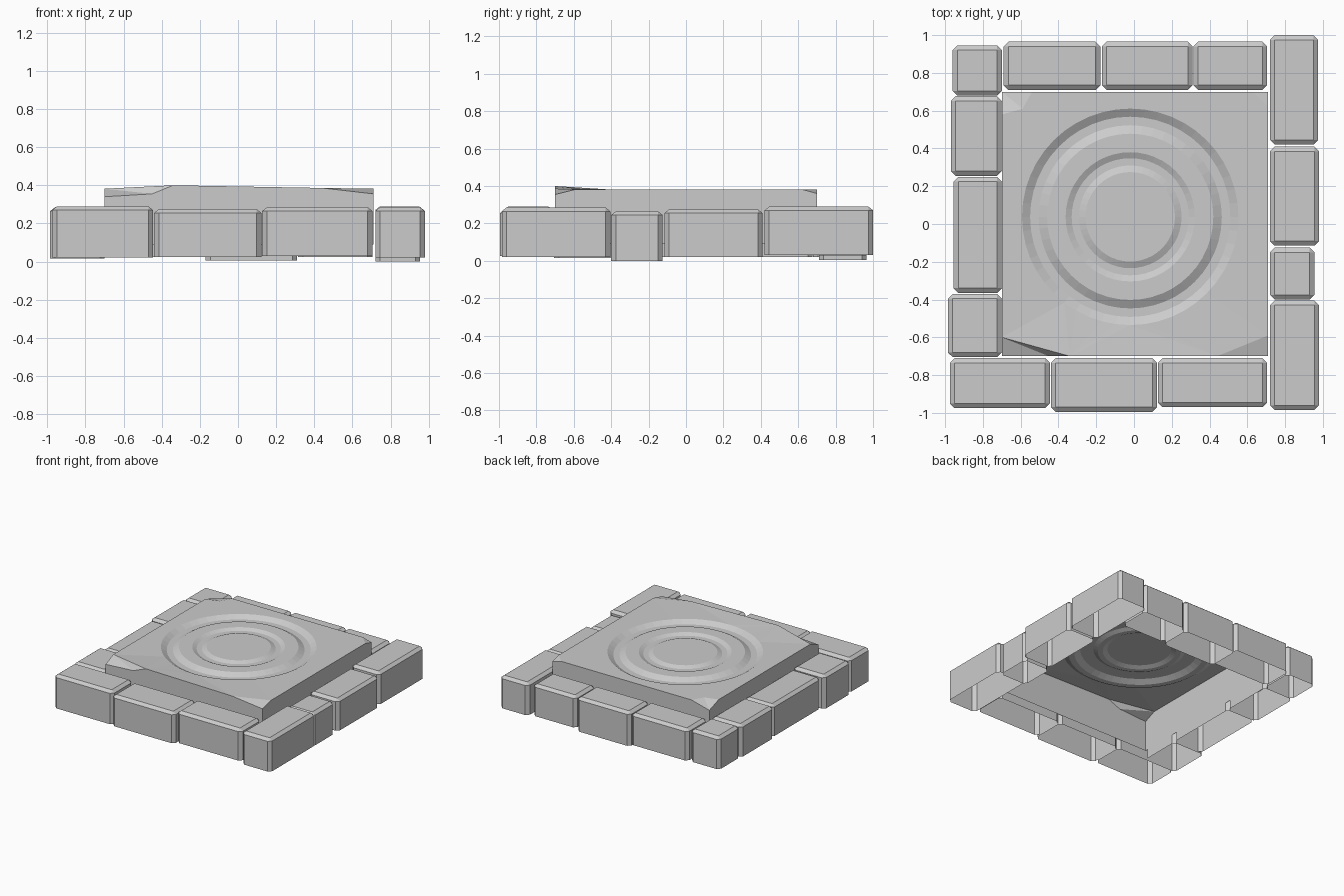
import bpy, bmesh
from math import cos, sin, tau

if "Cube" in bpy.data.objects:
    bpy.data.objects.remove(bpy.data.objects["Cube"])


def finish(name, bm):
    bmesh.ops.recalc_face_normals(bm, faces=bm.faces[:])
    if sum(f.normal.z * f.calc_area() for f in bm.faces) < 0:
        bmesh.ops.reverse_faces(bm, faces=bm.faces[:])
    me = bpy.data.meshes.new(name)
    bm.to_mesh(me)
    bm.free()
    ob = bpy.data.objects.new(name, me)
    bpy.context.collection.objects.link(ob)
    return ob


def brick(name, x0, x1, y0, y1, z0, z1, c=0.025, cz=0.02):
    """Chamfered brick shell, open underneath."""
    bm = bmesh.new()

    def octagon(z, i):
        a, b, p, q = x0 + i, x1 - i, y0 + i, y1 - i
        k = c - i
        pts = [(a + k, p), (b - k, p), (b, p + k), (b, q - k),
               (b - k, q), (a + k, q), (a, q - k), (a, p + k)]
        return [bm.verts.new((x, y, z)) for x, y in pts]

    low, high = octagon(z0, 0), octagon(z1 - cz, 0)
    for i in range(8):
        j = (i + 1) % 8
        bm.faces.new((low[i], low[j], high[j], high[i]))
    top = [bm.verts.new((x, y, z1)) for x, y in
           [(x0 + c, y0 + c), (x1 - c, y0 + c), (x1 - c, y1 - c), (x0 + c, y1 - c)]]
    bm.faces.new(top)
    for i in range(4):
        j = (i + 1) % 4
        bm.faces.new((high[2 * i], high[2 * i + 1], top[j], top[i]))
        bm.faces.new((high[2 * i + 1], high[(2 * i + 2) % 8], top[j]))
    finish(name, bm)


# Border bricks: x0, x1, y0, y1, z0, z1
rows = {
    "left_brick": [(-.96, -.70, .68, .945, .02, .28), (-.97, -.70, .255, .677, .02, .28),
                   (-.955, -.70, -.365, .25, .02, .275), (-.985, -.70, -.705, -.37, .015, .285)],
    "back_brick": [(-.69, -.178, .71, .965, .025, .28), (-.17, .31, .71, .965, .005, .28),
                   (.315, .705, .71, .965, .025, .28)],
    "right_brick": [(.72, .975, .42, 1.0, .03, .29), (.72, .98, -.115, .41, .02, .275),
                    (.72, .955, -.40, -.125, 0, .265), (.72, .98, -.985, -.405, .02, .285)],
    "front_brick": [(-.975, -.445, -.975, -.71, .02, .29), (-.44, .122, -.995, -.71, .025, .275),
                    (.127, .705, -.97, -.71, .03, .285)],
}
for row, boxes in rows.items():
    for n, b in enumerate(boxes, 1):
        brick(f"{row}_{n}", *b)

# Centre slab: top outline with chipped corners
bm = bmesh.new()
T = .382
outline = dict(a=(-.34, -.70, .40), b=(.44, -.70, .386), c=(.71, -.59, T), d=(.71, .62, T),
               e=(.63, .70, T), f=(-.54, .70, T), m=(-.59, .61, T), g=(-.70, .58, T),
               h=(-.70, -.60, T))
chips = dict(FL=(-.70, -.70, .34), p=(-.45, -.70, .355), FR=(.71, -.70, .355),
             BR=(.71, .70, .36), BL=(-.70, .70, .34))
V = {k: bm.verts.new((x, y, T)) for k, (x, y, z) in outline.items()}

# Two circular grooves (radius, depth), then the flat centre disc
N = 48
profile = [(.573, 0), (.53, .025), (.485, .025), (.44, 0),
           (.342, 0), (.31, .015), (.272, .015), (.237, 0)]
rings = [[bm.verts.new((-.02 + r * cos(tau * i / N), .038 + r * sin(tau * i / N), T - d))
          for i in range(N)] for r, d in profile]
loops = [list(V.values()), rings[0]]
edges = [bm.edges.new((lp[i], lp[(i + 1) % len(lp)])) for lp in loops for i in range(len(lp))]
bmesh.ops.triangle_fill(bm, use_beauty=True, use_dissolve=False, edges=edges, normal=(0, 0, 1))
for r0, r1 in zip(rings, rings[1:]):
    for i in range(N):
        j = (i + 1) % N
        bm.faces.new((r0[i], r0[j], r1[j], r1[i]))
bm.faces.new(rings[-1])
for k, co in outline.items():
    V[k].co = co

# Corner chips and side walls
V.update({k: bm.verts.new(co) for k, co in chips.items()})
for names in [("h", "FL", "p"), ("h", "p", "a"), ("b", "FR", "c"), ("d", "BR", "e"),
              ("f", "BL", "m"), ("m", "BL", "g")]:
    bm.faces.new([V[k] for k in names])
rim = [V[k] for k in "FL p a b FR c d BR e f BL g h".split()]
foot = [bm.verts.new((v.co.x, v.co.y, .09)) for v in rim]
for i in range(len(rim)):
    j = (i + 1) % len(rim)
    bm.faces.new((foot[i], foot[j], rim[j], rim[i]))
finish("centre_slab", bm)
